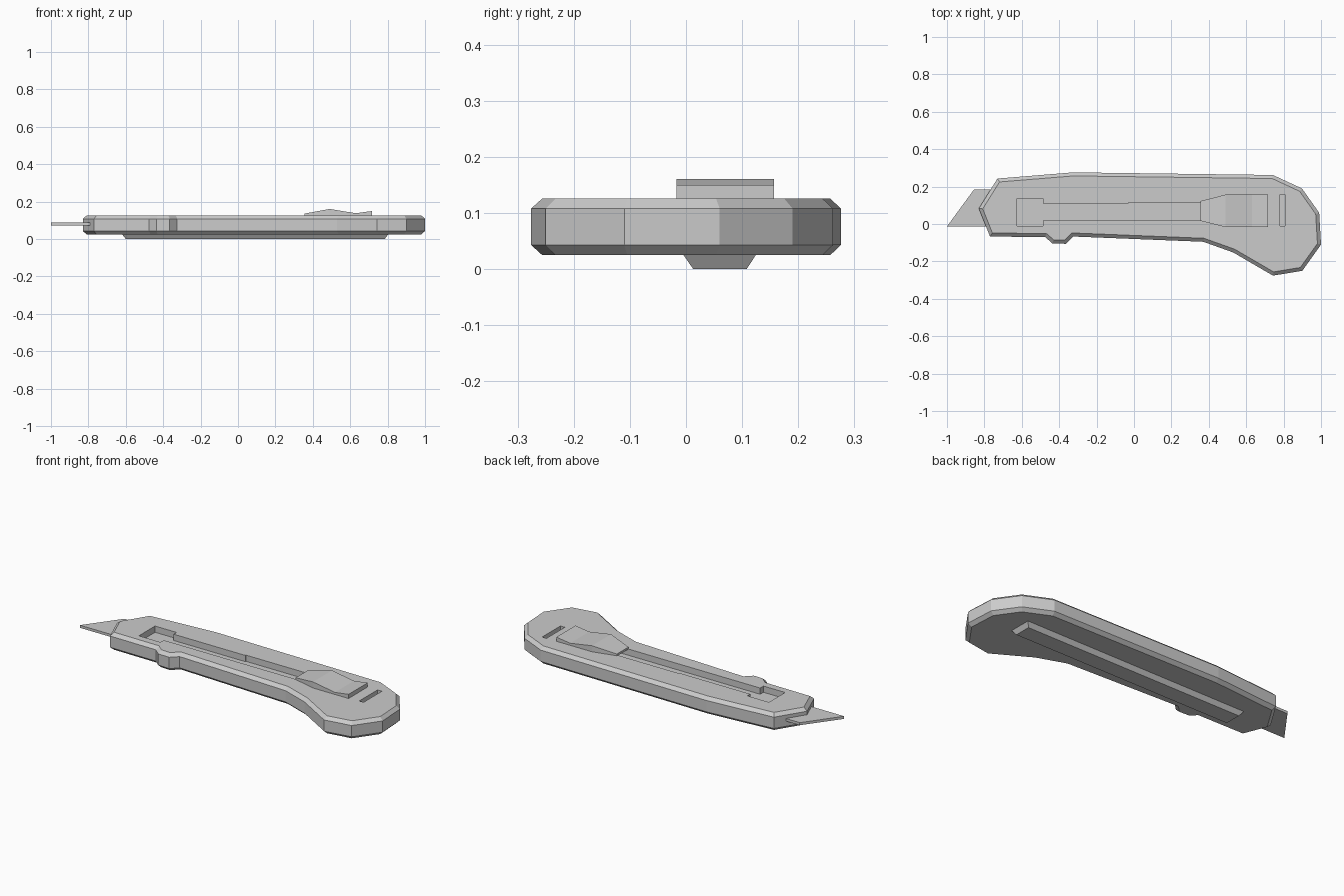
import bpy, bmesh
from mathutils import Vector

if "Cube" in bpy.data.objects:
    bpy.data.objects.remove(bpy.data.objects["Cube"])


def inset(pts, d):
    """Mitred inset of a counter-clockwise outline."""
    out = []
    n = len(pts)
    for i in range(n):
        a, b, c = (Vector(pts[(i + k) % n]) for k in (-1, 0, 1))
        e1, e2 = (b - a).normalized(), (c - b).normalized()
        n1, n2 = Vector((-e1.y, e1.x)), Vector((-e2.y, e2.x))
        out.append(b + (n1 + n2) * d / (1 + n1.dot(n2)))
    return out


def loft(name, rings):
    """Closed solid through equal-length rings of 3D points."""
    bm = bmesh.new()
    loops = [[bm.verts.new(p) for p in r] for r in rings]
    for lo, hi in zip(loops, loops[1:]):
        for i in range(len(lo)):
            j = (i + 1) % len(lo)
            bm.faces.new((lo[i], lo[j], hi[j], hi[i]))
    bm.faces.new(loops[0][::-1])
    bm.faces.new(loops[-1])
    bmesh.ops.recalc_face_normals(bm, faces=bm.faces[:])
    me = bpy.data.meshes.new(name)
    bm.to_mesh(me)
    bm.free()
    ob = bpy.data.objects.new(name, me)
    bpy.context.collection.objects.link(ob)
    return ob


def layer(pts, z):
    return [(p[0], p[1], z) for p in pts]


def rect(x0, x1, y0, y1):
    return [(x0, y0), (x1, y0), (x1, y1), (x0, y1)]


# Handle: chamfered slab with a finger bump and drooping grip
outline = [(-0.83, 0.083), (-0.77, -0.067), (-0.475, -0.07), (-0.437, -0.103),
           (-0.365, -0.106), (-0.325, -0.067), (0.37, -0.095), (0.53, -0.152),
           (0.743, -0.276), (0.9, -0.25), (1.0, -0.11), (0.99, 0.06),
           (0.898, 0.19), (0.743, 0.262), (-0.325, 0.276), (-0.73, 0.243)]
inner = inset(outline, 0.019)
handle = loft("handle", [layer(inner, 0.025), layer(outline, 0.043),
                         layer(outline, 0.108), layer(inner, 0.126)])

# Slide channel and end notch cut into the top
channel = [(-0.625, -0.01), (-0.487, -0.01), (-0.487, 0.02), (0.6, 0.02),
           (0.6, 0.115), (-0.03, 0.115), (-0.03, 0.11), (-0.487, 0.11),
           (-0.487, 0.137), (-0.625, 0.137)]
for name, pts in (("channel_cutter", channel),
                  ("notch_cutter", rect(0.78, 0.808, -0.01, 0.157))):
    cutter = loft(name, [layer(pts, 0.09), layer(pts, 0.2)])
    cutter.hide_render = True
    mod = handle.modifiers.new(name, 'BOOLEAN')
    mod.operation = 'DIFFERENCE'
    mod.solver = 'EXACT'
    mod.object = cutter
    bpy.context.view_layer.objects.active = handle
    bpy.ops.object.modifier_apply(modifier=mod.name)
    bpy.data.objects.remove(cutter)

# Tapered rib along the underside
loft("bottom_rib", [layer(rect(-0.60, 0.785, 0.013, 0.108), 0.0),
                    layer(rect(-0.62, 0.803, -0.005, 0.125), 0.026)])

# Blade with slanted tip
blade = [(-1.0, -0.013), (-0.6, -0.013), (-0.6, 0.185), (-0.855, 0.185)]
loft("blade", [layer(blade, 0.073), layer(blade, 0.088)])

# Thumb slider: sections along x, (x, half width, top z)
sections = [(0.355, 0.053, 0.136), (0.49, 0.087, 0.161),
            (0.63, 0.087, 0.138), (0.717, 0.087, 0.15)]
loft("thumb_slider", [[(x, 0.07 - w, 0.124), (x, 0.07 + w, 0.124),
                       (x, 0.07 + w, z), (x, 0.07 - w, z)]
                      for x, w, z in sections])
